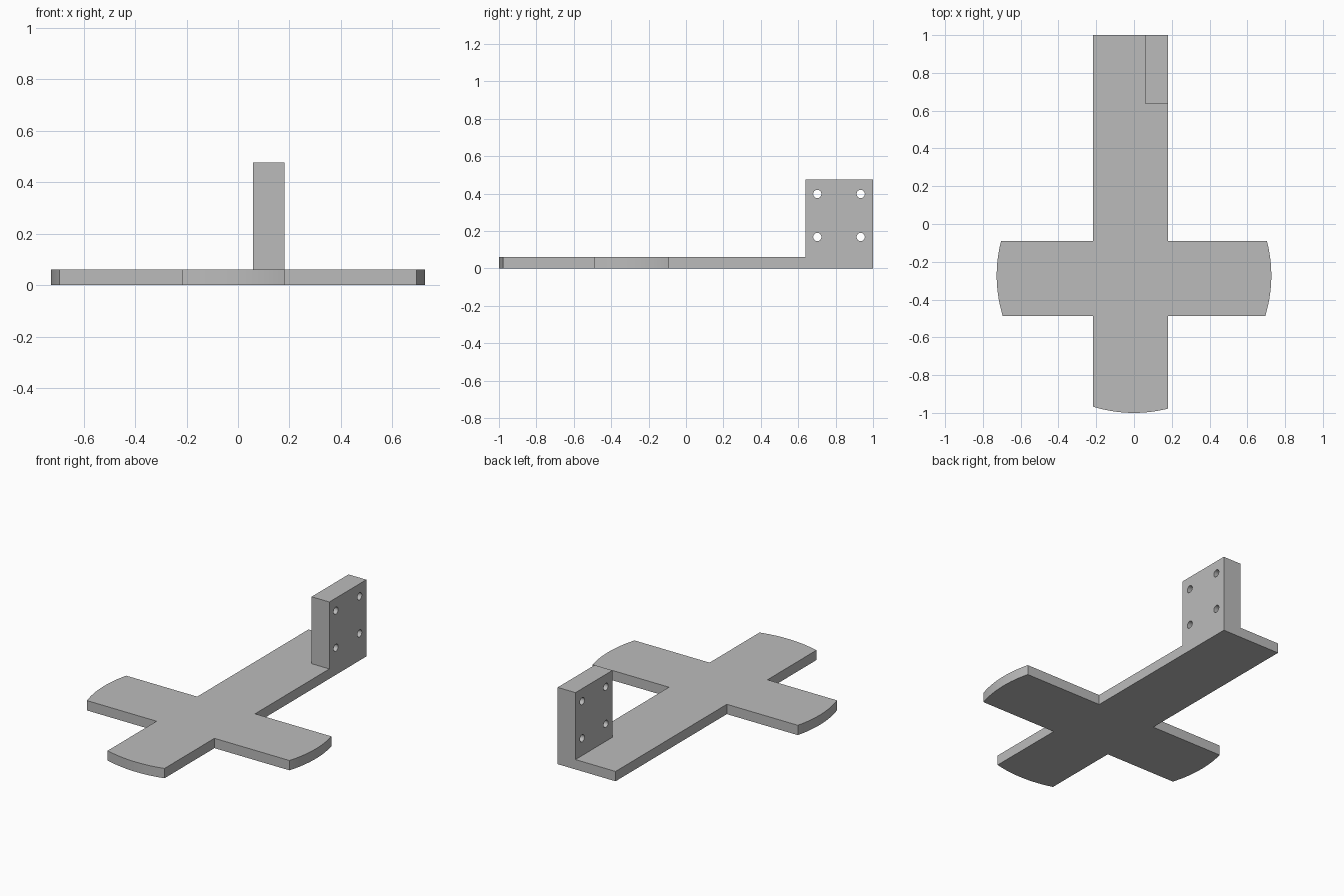
import bpy, bmesh, math
from mathutils import Matrix

if "Cube" in bpy.data.objects:
    bpy.data.objects.remove(bpy.data.objects["Cube"])

R, CY = 0.727, -0.273            # rounded end radius and its centre
X0, X1 = -0.217, 0.18            # long bar
Y0, Y1 = -0.488, -0.09           # cross arm
T, TOP = 0.061, 0.476            # plate thickness, wall height

grey = bpy.data.materials.new("plain grey")
grey.diffuse_color = (0.5, 0.5, 0.5, 1)
grey.use_nodes = True
grey.node_tree.nodes["Principled BSDF"].inputs["Base Color"].default_value = grey.diffuse_color


def finish(name, bm):
    bmesh.ops.recalc_face_normals(bm, faces=bm.faces)
    me = bpy.data.meshes.new(name)
    bm.to_mesh(me)
    bm.free()
    me.materials.append(grey)
    ob = bpy.data.objects.new(name, me)
    bpy.context.collection.objects.link(ob)
    return ob


def arc(a, b, n=24):
    return [(R * math.cos(a + (b - a) * i / n), CY + R * math.sin(a + (b - a) * i / n))
            for i in range(n + 1)]


def combine(target, other, op):
    m = target.modifiers.new(op.lower(), 'BOOLEAN')
    m.operation, m.object, m.solver = op, other, 'EXACT'
    bpy.context.view_layer.objects.active = target
    bpy.ops.object.modifier_apply(modifier=m.name)
    bpy.data.objects.remove(other)


# cross-shaped plate with rounded ends, outlined counter-clockwise
lo, hi = math.asin((Y0 - CY) / R), math.asin((Y1 - CY) / R)
left, right = math.acos(X0 / R), math.acos(X1 / R)
outline = ([(X1, 1), (X0, 1), (X0, Y1)] + arc(math.pi - hi, math.pi - lo)
           + [(X0, Y0)] + arc(-left, -right) + [(X1, Y0)] + arc(lo, hi) + [(X1, Y1)])
bm = bmesh.new()
face = bm.faces.new([bm.verts.new((x, y, 0)) for x, y in outline])
ext = bmesh.ops.extrude_face_region(bm, geom=[face])
bmesh.ops.translate(bm, vec=(0, 0, T),
                    verts=[v for v in ext["geom"] if isinstance(v, bmesh.types.BMVert)])
bracket = finish("cross_bracket", bm)

# upright mounting wall, flush with the plate side and back
bm = bmesh.new()
bmesh.ops.create_cube(bm, size=1, matrix=Matrix.Translation(((0.058 + X1) / 2, 0.819, TOP / 2))
                      @ Matrix.Diagonal((X1 - 0.058, 0.362, TOP, 1)))
combine(bracket, finish("mounting_wall", bm), 'UNION')

# four screw holes through the wall
bm = bmesh.new()
for y in (0.702, 0.934):
    for z in (0.168, 0.398):
        bmesh.ops.create_cone(bm, cap_ends=True, segments=32, radius1=0.022, radius2=0.022,
                              depth=0.3, matrix=Matrix.Translation((0.12, y, z))
                              @ Matrix.Rotation(math.pi / 2, 4, 'Y'))
cutter = finish("hole_cutter", bm)
cutter.hide_render = True
combine(bracket, cutter, 'DIFFERENCE')

# merge coplanar faces and smooth only the curved sides
bm = bmesh.new()
bm.from_mesh(bracket.data)
bmesh.ops.remove_doubles(bm, verts=bm.verts, dist=1e-5)
bm.to_mesh(bracket.data)
bm.free()
bracket.select_set(True)
bpy.context.view_layer.objects.active = bracket
bpy.ops.object.shade_smooth_by_angle(angle=math.radians(30))
